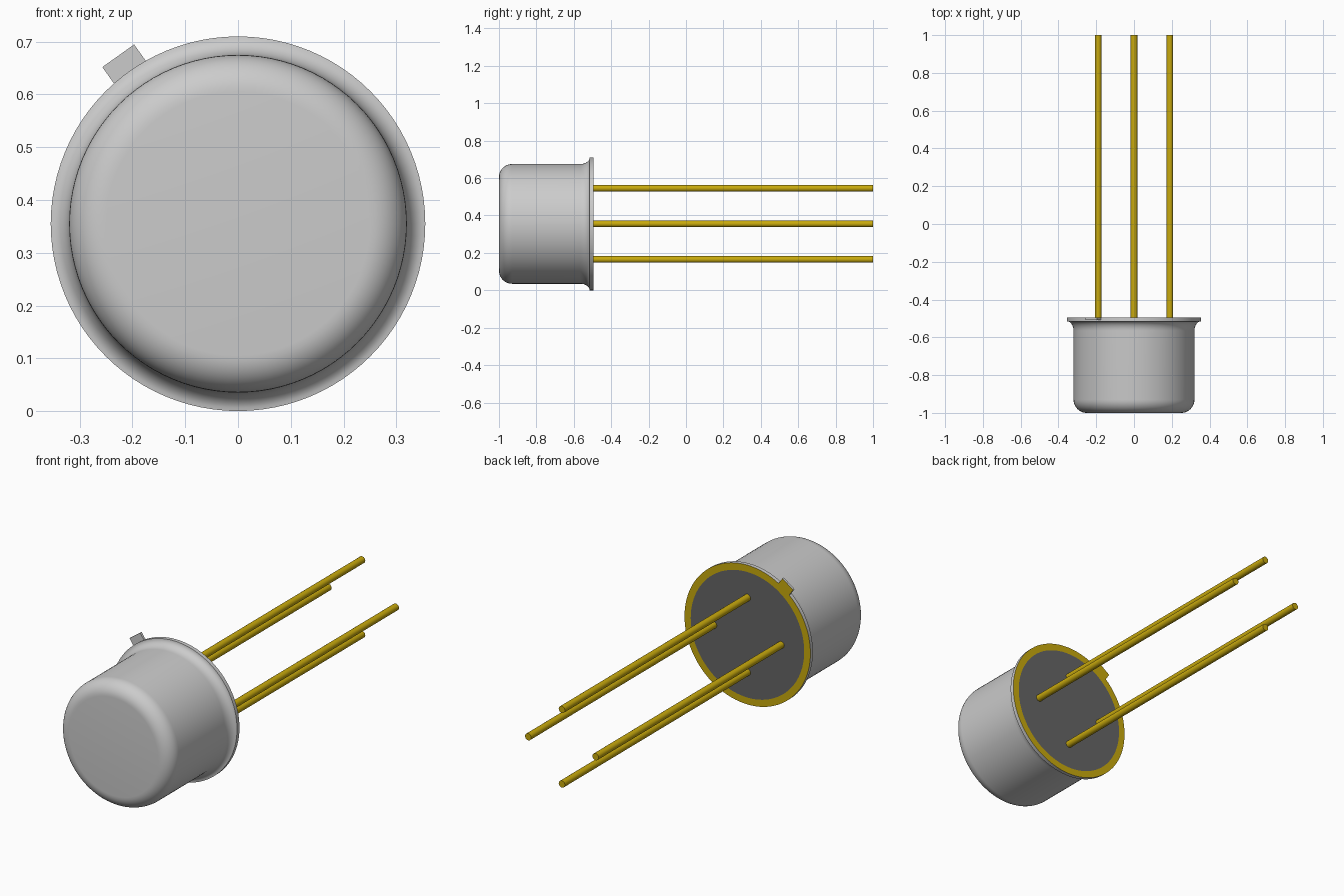
import bpy, bmesh, math
from mathutils import Matrix, Vector

cube = bpy.data.objects.get("Cube")
if cube:
    bpy.data.objects.remove(cube)

CZ = 0.355      # height of the can axis
BACK = -0.495   # y of the back face


def material(name, rgb):
    m = bpy.data.materials.new(name)
    m.use_nodes = True
    m.diffuse_color = (*rgb, 1)
    m.node_tree.nodes["Principled BSDF"].inputs["Base Color"].default_value = (*rgb, 1)
    return m


steel = material("steel grey", (0.60, 0.60, 0.60))
gold = material("gold", (0.58, 0.40, 0.004))
dark = material("dark grey base", (0.13, 0.13, 0.13))


def finish(bm, name, mats, smooth=True):
    bmesh.ops.recalc_face_normals(bm, faces=bm.faces)
    mesh = bpy.data.meshes.new(name)
    bm.to_mesh(mesh)
    bm.free()
    for m in mats:
        mesh.materials.append(m)
    ob = bpy.data.objects.new(name, mesh)
    bpy.context.collection.objects.link(ob)
    if smooth:
        bpy.ops.object.select_all(action="DESELECT")
        ob.select_set(True)
        bpy.context.view_layer.objects.active = ob
        bpy.ops.object.shade_smooth_by_angle(angle=math.radians(35))
    return ob


# Can: rounded front, straight wall, flared lip, flat back with a gold ring
profile = [(0, -1.0)]
for i in range(11):
    t = math.pi / 2 * i / 10
    profile.append((0.25 + 0.07 * math.sin(t), -0.93 - 0.07 * math.cos(t)))
for i in range(9):
    t = math.pi / 2 * i / 8
    profile.append((0.355 - 0.035 * math.cos(t), -0.565 + 0.05 * math.sin(t)))
profile += [(0.355, BACK), (0.32, BACK), (0, BACK)]

bm = bmesh.new()
verts = [bm.verts.new((r, y, CZ)) for r, y in profile]
edges = [bm.edges.new(pair) for pair in zip(verts, verts[1:])]
bmesh.ops.spin(bm, geom=verts + edges, cent=(0, 0, CZ), axis=(0, 1, 0),
               angle=math.tau, steps=96)
bmesh.ops.remove_doubles(bm, verts=bm.verts, dist=1e-5)
for f in bm.faces:
    if all(abs(v.co.y - BACK) < 1e-4 for v in f.verts):
        reach = max(math.hypot(v.co.x, v.co.z - CZ) for v in f.verts)
        f.material_index = 1 if reach > 0.33 else 2
finish(bm, "can", [steel, gold, dark])

# Index tab on the lip, gold on its back face
angle = math.radians(125.5)
bm = bmesh.new()
turn = Matrix.Translation((0, 0, CZ)) @ Matrix.Rotation(-angle, 4, "Y")
size = Matrix.Diagonal((0.056, 0.012, 0.074, 1))
bmesh.ops.create_cube(bm, size=1, matrix=turn @ Matrix.Translation((0.363, BACK - 0.006, 0)) @ size)
bm.normal_update()
for f in bm.faces:
    f.material_index = 1 if f.normal.y > 0.9 else 0
finish(bm, "index_tab", [steel, gold], smooth=False)

# Four leads around the axis
for name, dx, dz in (("lead_top", 0, 1), ("lead_bottom", 0, -1),
                     ("lead_left", 1, 0), ("lead_right", -1, 0)):
    bm = bmesh.new()
    place = (Matrix.Translation((0.19 * dx, (1 + BACK) / 2, CZ + 0.19 * dz))
             @ Matrix.Rotation(math.pi / 2, 4, "X"))
    bmesh.ops.create_cone(bm, cap_ends=True, segments=24, radius1=0.0175,
                          radius2=0.0175, depth=1 - BACK, matrix=place)
    finish(bm, name, [gold])
